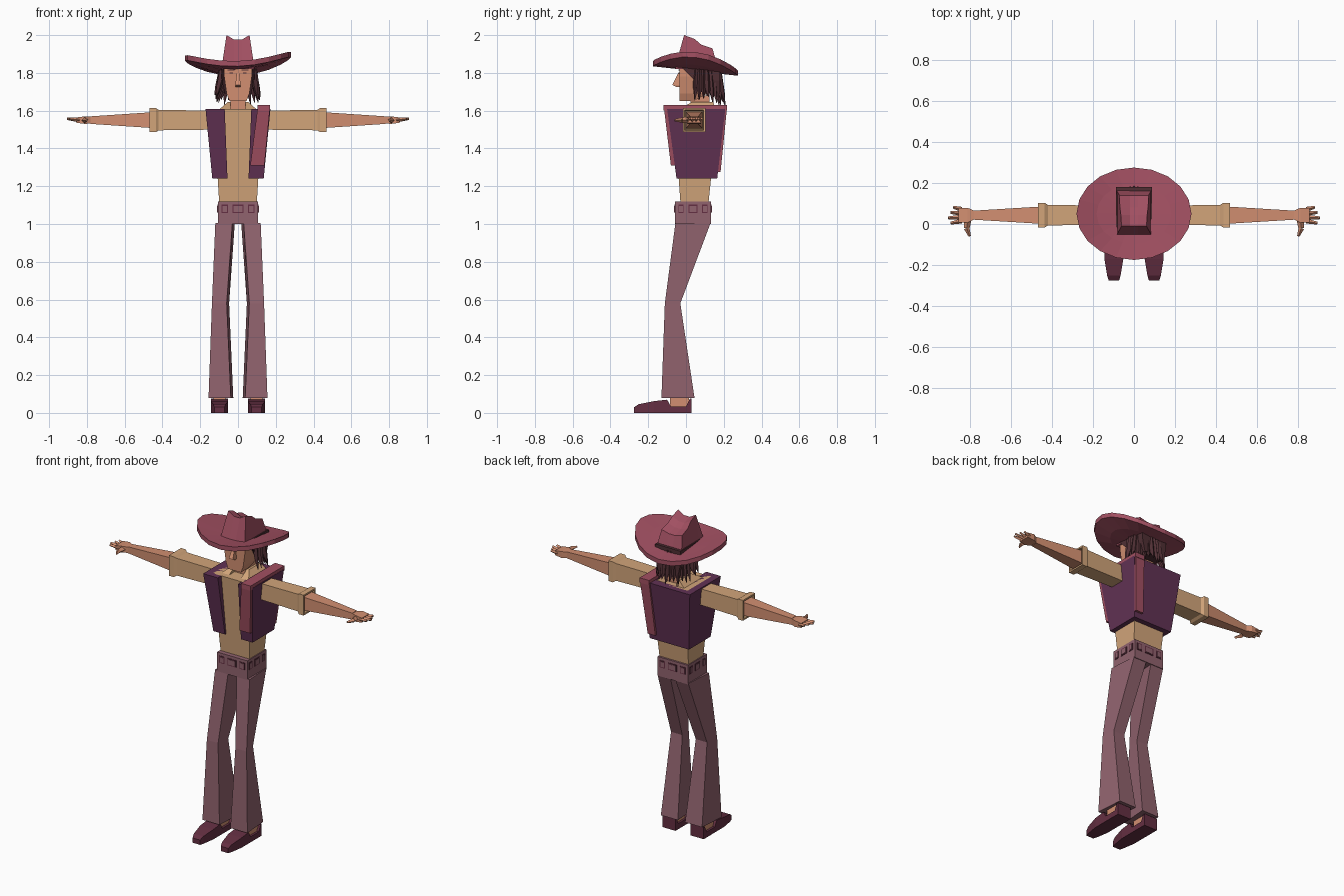
import bpy, bmesh, math, random
from mathutils import Color, Vector

random.seed(4)
if "Cube" in bpy.data.objects:
    bpy.data.objects.remove(bpy.data.objects["Cube"], do_unlink=True)


def material(name, code):
    shade = Color([part / 255 for part in bytes.fromhex(code)]).from_srgb_to_scene_linear()
    mat = bpy.data.materials.new(name)
    mat.use_nodes = True
    mat.diffuse_color = (*shade, 1)
    mat.node_tree.nodes["Principled BSDF"].inputs["Base Color"].default_value = (*shade, 1)
    return mat


skin = material("skin", "d28f71")
tan = material("tan shirt", "d2a57a")
rose = material("rose felt", "a25062")
purple = material("purple vest", "623254")
mauve = material("mauve trousers", "91636e")
maroon = material("maroon leather", "642f42")
brown = material("dark brown hair", "502f34")

# Body levels shared by several parts
brow, chin, shoulder, vest_hem, belt_top, crotch, knee, trouser_hem = (
    1.8, 1.65, 1.61, 1.24, 1.12, 1, 0.58, 0.08)
arm_height, arm_depth, hip_depth = 1.55, 0.043, 0.037


def loft(name, mat, sections, mirrored=False):
    """Skin a closed, capped solid through sections of equal point count."""
    bm = bmesh.new()
    loops = [[bm.verts.new(point) for point in section] for section in sections]
    for lower, upper in zip(loops, loops[1:]):
        for i in range(len(lower)):
            bm.faces.new((lower[i - 1], lower[i], upper[i], upper[i - 1]))
    bm.faces.new(loops[0])
    bm.faces.new(loops[-1])
    bmesh.ops.recalc_face_normals(bm, faces=bm.faces)
    mesh = bpy.data.meshes.new(name)
    bm.to_mesh(mesh)
    bm.free()
    mesh.materials.append(mat)
    part = bpy.data.objects.new(name, mesh)
    bpy.context.collection.objects.link(part)
    if mirrored:
        part.modifiers.new("left_and_right", 'MIRROR')


def level(z, left, right, front, back):
    """Rectangle lying flat at height z."""
    return [(left, front, z), (right, front, z), (right, back, z), (left, back, z)]


def centred(z, half, front, back):
    return level(z, -half, half, front, back)


def arm_section(x, half_depth, half_height):
    """Rectangle across the arm at distance x."""
    return [(x, arm_depth + u * half_depth, arm_height + v * half_height)
            for u, v in ((-1, -1), (1, -1), (1, 1), (-1, 1))]


def block(name, mat, centre, size, mirrored=False):
    x, y, z = centre
    w, d, h = (side / 2 for side in size)
    loft(name, mat, [level(z + end, x - w, x + w, y - d, y + d) for end in (-h, h)], mirrored)


def spike(name, mat, start, end, thick, thin, mirrored=False):
    """Tapered four-sided bar."""
    start, end = Vector(start), Vector(end)
    turn = (end - start).to_track_quat('Z', 'Y')
    corners = [turn @ Vector(c) for c in ((1, 0, 0), (0, 1, 0), (-1, 0, 0), (0, -1, 0))]
    loft(name, mat, [[start + c * thick for c in corners],
                     [end + c * thin for c in corners]], mirrored)


# Hat brim: oval disc with curled sides and a dipped back
def brim_ring(scale, lift, steps=20):
    ring = []
    for i in range(steps):
        angle = math.tau * i / steps
        x, y = 0.28 * scale * math.cos(angle), 0.225 * scale * math.sin(angle)
        ring.append((x, y + 0.05, brow + lift - y / 9 + 0.8 * x * x + x / 30))
    return ring


scales = (0.3, 0.65, 1)
loft("hat_brim", rose, [brim_ring(s, 0.01) for s in scales]
     + [brim_ring(s, 0.038) for s in reversed(scales)])

# Hat crown: creased sections from front to back, narrower where higher
crown = []
for y, rise in ((-0.055, 0), (-0.01, 0.16), (0.045, 0.14), (0.08, 0.11), (0.14, 0.09), (0.165, 0)):
    z, pinch = brow + 0.04 + rise, 0.15 * rise
    half = 0.085 - pinch
    crown.append([(-0.085, y, brow + 0.02), (-half, y, z), (-0.02, y, z - pinch),
                  (0.02, y, z - pinch), (half, y, z), (0.085, y, brow + 0.02)])
loft("hat_crown", rose, crown)

# Head, nose and neck
face = -0.035
loft("head", skin, [centred(z, half, face, back) for z, half, back in
                    ((chin, 0.045, 0.04), (1.69, 0.06, 0.11), (1.78, 0.073, 0.14), (1.86, 0.073, 0.14))])
loft("nose", skin, [centred(z, half, face - bump, face) for z, half, bump in
                    ((1.725, 0.012, 0.015), (1.737, 0.014, 0.037), (brow, 0.007, 0.006))])
block("neck", skin, (0, 0.075, chin - 0.02), (0.08, 0.1, 0.1))
block("brows", brown, (0.037, face, brow + 0.015), (0.035, 0.01, 0.006), mirrored=True)
block("eyes", brown, (0.036, face, brow), (0.018, 0.01, 0.006), mirrored=True)

# Hair cap with strands hanging round the sides and back
loft("hair_cap", brown, [centred(z, half, front, 0.18) for z, half, front in
                         ((1.69, 0.07, 0.09), (1.76, 0.086, 0.045), (1.85, 0.088, -0.045))])


def around(angle, radius, z):
    return Vector((radius * math.cos(angle), 0.085 + radius * math.sin(angle), z))


strands = 19
for i in range(strands):
    angle = math.radians(-20 + 220 * i / (strands - 1))
    drop = 0.03 * max(math.sin(angle), 0)
    flare = random.uniform(0.095, 0.11)
    bend = around(angle, flare, 1.72 - drop)
    end = around(angle, flare + 0.015, chin + random.uniform(0, 0.04) - drop)
    spike("hair_lock", brown, around(angle, 0.08, brow + 0.03), bend, 0.02, 0.014)
    spike("hair_strand", brown, bend, end, 0.014, 0.002)

# Shirt body and collar flaps
loft("shirt_body", tan, [centred(belt_top, 0.1, -0.03, 0.12), centred(shoulder, 0.13, -0.065, 0.17)])
loft("collar", tan, [level(shoulder, 0.04, 0.095, -0.03, 0.155),
                     level(shoulder + 0.035, 0.04, 0.055, 0.03, 0.145)], mirrored=True)


# Vest: open-fronted shell
def vest_ring(z, half, front, back):
    gap, lining = 0.41 * half, back - 0.05
    return [(-gap, front, z), (-half, front, z), (-half, back, z), (half, back, z),
            (half, front, z), (gap, front, z), (gap, lining, z), (-gap, lining, z)]


loft("vest", purple, [vest_ring(vest_hem, 0.136, -0.05, 0.165), vest_ring(shoulder, 0.172, -0.1, 0.208)])

# Scarf over the left shoulder
scarf_top = shoulder + 0.015
loft("scarf_front", rose, [level(1.31, 0.065, 0.14, -0.08, -0.04),
                           level(scarf_top, 0.105, 0.17, -0.118, -0.08)])
block("scarf_shoulder", rose, (0.137, 0.05, shoulder + 0.005), (0.066, 0.336, 0.03))
loft("scarf_back", rose, [level(vest_hem + 0.035, 0.085, 0.138, 0.15, 0.183),
                          level(scarf_top, 0.105, 0.17, 0.19, 0.218)])

# Hips with three framed belt ornaments on each side
hip_width, hip_length = 0.21, 0.19
belt_line = belt_top - 0.04
block("hips", mauve, (0, hip_depth, (belt_top + crotch) / 2), (hip_width, hip_length, belt_top - crotch))
for slot in (-1, 0, 1):
    for inset, raised, mat in ((0, 0.006, maroon), (0.012, 0.01, mauve)):
        width = 0.06 - 0.024 * abs(slot) - inset
        height = 0.044 - inset
        for facing in (-1, 1):
            block("belt_ornament", mat, (slot * hip_width / 3, hip_depth + facing * hip_length / 2, belt_line),
                  (width, raised, height))
        block("side_ornaments", mat, (hip_width / 2, hip_depth + slot * hip_length / 3, belt_line),
              (raised, 0.8 * width, height), mirrored=True)

# Sleeves with open flared cuffs, and forearms
cuff = 0.468
loft("sleeves", tan, [arm_section(x, half, half + 0.004) for x, half in
                      ((0.1, 0.046), (0.42, 0.05), (0.435, 0.06), (cuff, 0.06),
                       (cuff, 0.05), (0.43, 0.045))], mirrored=True)
wrist = 0.78
loft("forearms", skin, [arm_section(0.42, 0.044, 0.044), arm_section(wrist, 0.022, 0.02)], mirrored=True)

# Hands: palm, four fingers and a bent thumb
loft("palms", skin, [arm_section(wrist, 0.022, 0.018), arm_section(wrist + 0.03, 0.036, 0.02),
                     arm_section(wrist + 0.075, 0.036, 0.014)], mirrored=True)
for finger in range(4):
    spread = finger - 1.5
    length = 0.125 - 0.012 * abs(finger - 1)
    spike("fingers", skin, (wrist + 0.06, arm_depth + 0.019 * spread, arm_height),
          (wrist + length, arm_depth + 0.026 * spread, arm_height + 0.008), 0.012, 0.007, mirrored=True)
thumb = Vector((wrist + 0.03, 0.02, arm_height))
joint = thumb + Vector((0.005, -0.04, 0))
spike("thumbs", skin, thumb, joint, 0.018, 0.014, mirrored=True)
spike("thumb_tips", skin, joint, joint + Vector((-0.015, -0.04, 0)), 0.014, 0.006, mirrored=True)


# Flared trouser legs, bent at the knee and slightly turned
def leg_ring(z, inner, outer, front, back, turn=0.013):
    return [(inner, front, z), (outer, front, z), (outer - turn, back, z), (inner - turn, back, z)]


loft("legs", mauve, [leg_ring(trouser_hem, 0.038, 0.156, -0.13, 0.045),
                     leg_ring(knee, 0.06, 0.138, -0.112, -0.03),
                     leg_ring(crotch + 0.005, 0.03, 0.12, -0.056, 0.13)], mirrored=True)

# Ankles and low-cut shoes that narrow towards the toe
foot = 0.098
block("ankles", skin, (foot, face, 0.06), (0.064, 0.1, trouser_hem), mirrored=True)
shoe = []
for y, top in ((0.03, 0.075), (0.02, 0.075), (0, 0.035), (-0.08, 0.035),
               (-0.1, 0.07), (-0.17, 0.062), (-0.25, 0.046), (-0.274, 0.03)):
    half = min(0.046, 0.3 * (y + 0.36))
    shoe.append([(foot - half, y, 0), (foot + half, y, 0), (foot + half, y, top), (foot - half, y, top)])
loft("shoes", maroon, shoe, mirrored=True)
